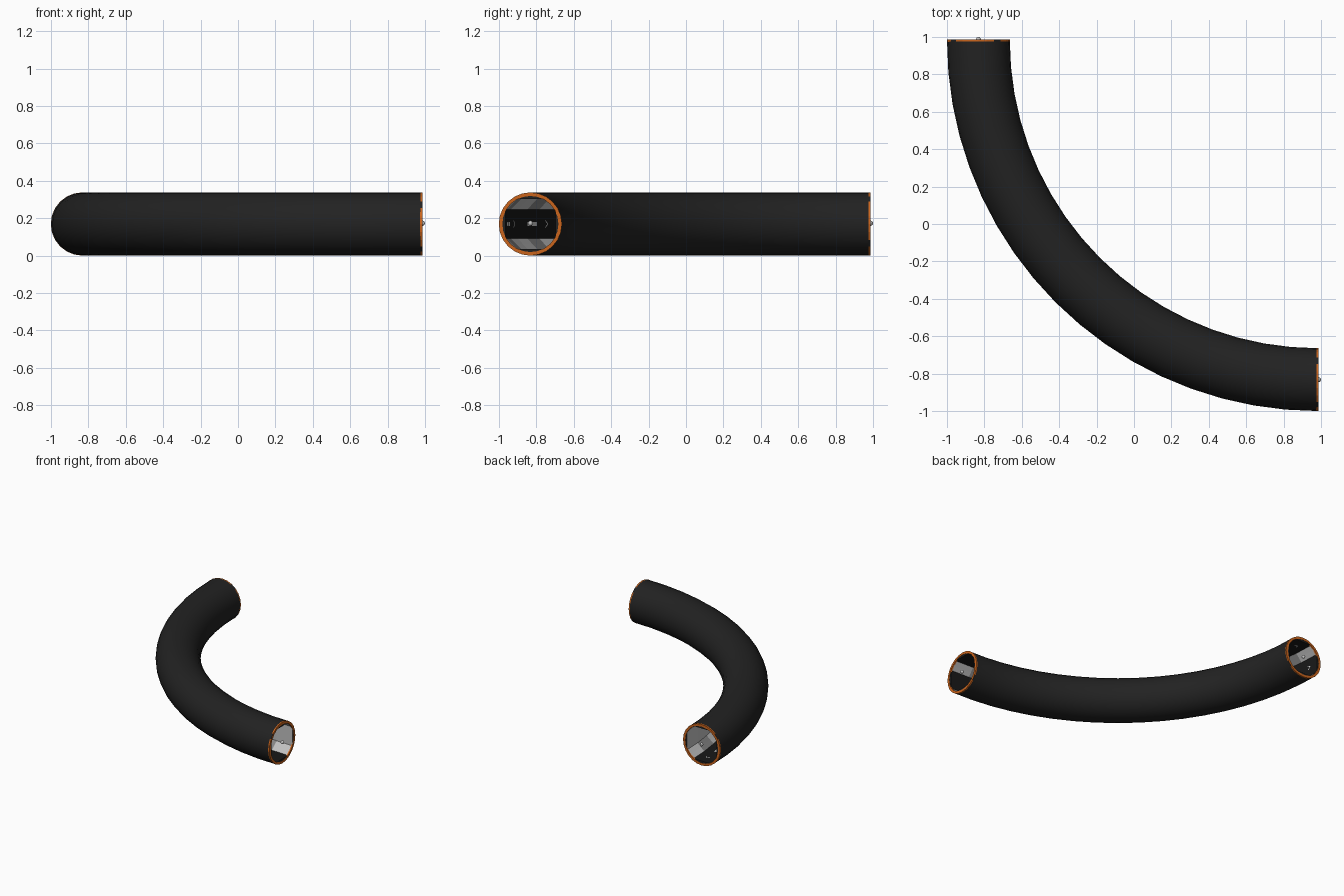
import bpy
import math

if "Cube" in bpy.data.objects:
    bpy.data.objects.remove(bpy.data.objects["Cube"])

C, R, Z = 0.983, 1.815, 0.169      # bend centre (x = y), bend radius, tube axis height
SIDES, SEGS = 24, 18
OUT, FLAT, CHAMFER = 0.168, 0.134, 0.150


def material(name, rgb):
    m = bpy.data.materials.new(name)
    m.diffuse_color = (*rgb, 1)
    m.use_nodes = True
    m.node_tree.nodes["Principled BSDF"].inputs["Base Color"].default_value = m.diffuse_color
    return m


BLACK = material("charcoal", (0.016, 0.016, 0.016))
DARK = material("black panel", (0.009, 0.009, 0.009))
ORANGE = material("orange", (0.60, 0.13, 0.012))
LIGHT = material("light grey", (0.55, 0.55, 0.55))
MID = material("mid grey", (0.25, 0.25, 0.25))
WHITE = material("marking white", (0.65, 0.65, 0.65))


def place(u, v, deg):
    """u = away from the bend centre, v = up, deg = position along the bend"""
    t = math.radians(deg)
    return (C - (R + u) * math.cos(t), C - (R + u) * math.sin(t), Z + v)


def circle(r):
    return [(r * math.cos(2 * math.pi * j / SIDES), r * math.sin(2 * math.pi * j / SIDES))
            for j in range(SIDES)]


def octagon():
    """wide flat sides with narrow chamfers between them"""
    pts = []
    for j in range(SIDES):
        a = math.radians(j * 15)
        r = min([FLAT / max(math.cos(a - k * math.pi / 2), 1e-6) if math.cos(a - k * math.pi / 2) > 0.1 else 9
                 for k in range(4)] +
                [CHAMFER / math.cos(a - (k + .5) * math.pi / 2) if math.cos(a - (k + .5) * math.pi / 2) > 0.1 else 9
                 for k in range(4)])
        pts.append((r * math.cos(a), r * math.sin(a)))
    return pts


def make(name, verts, faces, mats, smooth=False):
    me = bpy.data.meshes.new(name)
    me.from_pydata(verts, [], faces)
    for m in mats:
        me.materials.append(m)
    for p in me.polygons:
        p.use_smooth = smooth
    ob = bpy.data.objects.new(name, me)
    bpy.context.collection.objects.link(ob)
    return ob


def sweep(name, rows, mats, rule=None, flip=False, smooth=False):
    """skin a list of (profile, degrees) sections"""
    verts = [place(u, v, t) for prof, t in rows for u, v in prof]
    faces, idx = [], []
    for i in range(len(rows) - 1):
        for j in range(SIDES):
            k = (j + 1) % SIDES
            f = (i * SIDES + j, (i + 1) * SIDES + j, (i + 1) * SIDES + k, i * SIDES + k)
            faces.append(f[::-1] if flip else f)
            idx.append(rule(i, j) if rule else 0)
    ob = make(name, verts, faces, mats, smooth)
    for p, m in zip(ob.data.polygons, idx):
        p.material_index = m
    return ob


steps = [90 * i / SEGS for i in range(SEGS + 1)]

# outer shell
sweep("outer_shell", [(circle(OUT), t) for t in steps], [BLACK], smooth=True)


# inner lining: black floor, ceiling and outer wall, grey chamfers and inner wall
def lining_colour(i, j):
    a = j * 15 + 7.5
    if 150 < a < 210:
        return 1
    if (a % 90) > 30 and (a % 90) < 60:
        return 2 if i % 3 == 1 else 1
    return 0


sweep("inner_lining", [(octagon(), t) for t in steps], [DARK, LIGHT, MID], lining_colour, flip=True)

# end frames and orange end rings
for tag, t, s in (("back", 0, -1), ("right", 90, 1)):
    sweep("end_frame_" + tag, [(circle(OUT - .001), t), (octagon(), t)], [BLACK], flip=s < 0)
    sweep("end_ring_" + tag,
          [(circle(OUT + .001), t - s * .25), (circle(OUT + .001), t + s * .08),
           (circle(.150), t + s * .08), (circle(.150), t - s * .3)],
          [ORANGE, BLACK], lambda i, j: 1 if i == 0 and j % 6 == 2 else 0, flip=s < 0)
    # small connector bead in the middle of the opening
    bpy.ops.mesh.primitive_uv_sphere_add(segments=10, ring_count=6, radius=.014,
                                         location=place(0, .004, t + s * .1))
    bead = bpy.context.object
    bead.name = "connector_bead_" + tag
    bead.data.materials.append(LIGHT)

# direction markings on the black panels
verts, faces = [], []


def mark(phi, corners):
    """corners: (degrees along bend, offset across the panel)"""
    c, s = math.cos(phi), math.sin(phi)
    n = len(verts)
    for t, w in corners:
        verts.append(place(c * .132 - s * w, s * .132 + c * w, t))
    faces.append(tuple(range(n, n + 4)))


for phi in (0, math.pi / 2, -math.pi / 2):
    for k in range(6):
        t = 2 + k * 15
        for a, b in ((4, 6), (6.6, 8)):
            mark(phi, [(t + a, -.011), (t + a, .011), (t + b, .011), (t + b, -.011)])
        for q in (1, -1):
            strip = [(t, 0), (t + .8, q * .018), (t + 1.1, q * .018), (t + .3, 0)]
            mark(phi, strip if q > 0 else strip[::-1])
make("direction_markings", verts, faces, [WHITE])
